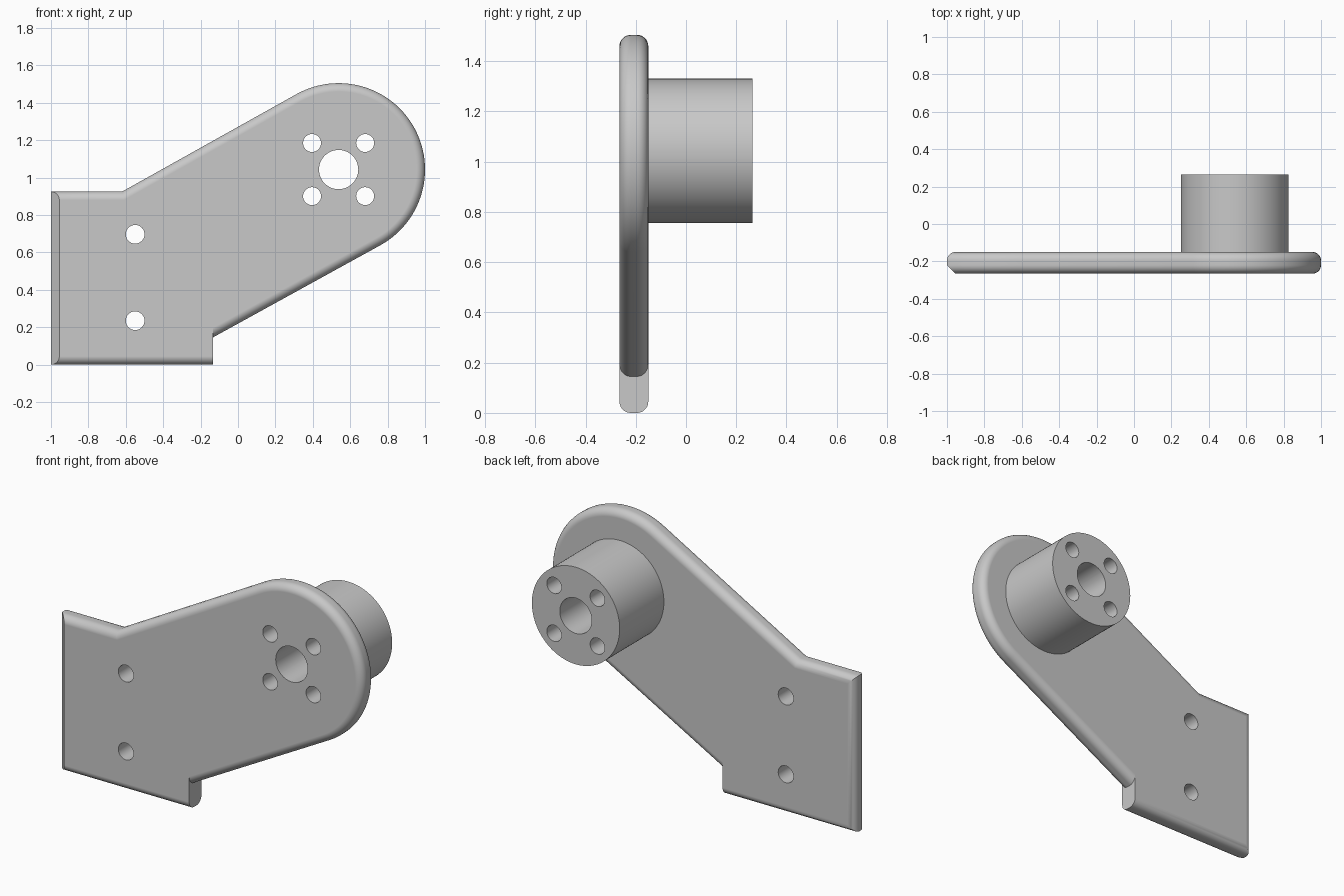
import bpy
import bmesh
from math import sin, cos, pi, radians, sqrt
from mathutils import Matrix, Vector

cube = bpy.data.objects.get("Cube")
if cube:
    bpy.data.objects.remove(cube, do_unlink=True)

FRONT, BACK, HUB_END = -0.265, -0.15, 0.265
ROUND = 0.045
HUB = Vector((0.538, 1.043))

grey = bpy.data.materials.new("plain grey")
grey.use_nodes = True
grey.diffuse_color = (0.58, 0.58, 0.58, 1)
grey.node_tree.nodes["Principled BSDF"].inputs["Base Color"].default_value = grey.diffuse_color


def make_object(name, bm):
    bmesh.ops.recalc_face_normals(bm, faces=bm.faces)
    mesh = bpy.data.meshes.new(name)
    bm.to_mesh(mesh)
    bm.free()
    mesh.materials.append(grey)
    obj = bpy.data.objects.new(name, mesh)
    bpy.context.collection.objects.link(obj)
    return obj


def add_cylinder(bm, x, z, radius, y0, y1, sides):
    place = Matrix.Translation((x, (y0 + y1) / 2, z)) @ Matrix.Rotation(pi / 2, 4, "X")
    bmesh.ops.create_cone(bm, cap_ends=True, segments=sides, radius1=radius,
                          radius2=radius, depth=y1 - y0, matrix=place)


def offset_outline(points, offsets):
    """Move every edge of the outline inward by its own distance."""
    count = len(points)
    normals = []
    for i, p in enumerate(points):
        d = (points[(i + 1) % count] - p).normalized()
        normals.append(Vector((-d.y, d.x)))
    moved = []
    for i, p in enumerate(points):
        a, b = normals[i - 1], normals[i]
        oa, ob = offsets[i - 1], offsets[i]
        det = a.x * b.y - a.y * b.x
        moved.append(p + Vector((oa * b.y - ob * a.y, a.x * ob - b.x * oa)) / det)
    return moved


# Plate outline: square foot, sloping arm and round end
outline = [Vector(p) for p in ((-1, 0), (-0.135, 0), (-0.135, 0.145))]
ARC = 56
for i in range(ARC + 1):
    a = radians(-60.8) + pi * i / ARC
    outline.append(HUB + 0.462 * Vector((cos(a), sin(a))))
outline += [Vector((-0.62, 0.925)), Vector((-1, 0.925))]
STEP_EDGE, LEFT_EDGE = 1, len(outline) - 1

# Plate rings: rounded rim, sharp step, chamfer on the front of the left edge
STEPS = 7
depths = [ROUND * (1 - cos(pi / 2 * i / STEPS)) for i in range(STEPS + 1)]
rings = [(FRONT + d, d, True) for d in depths]
rings += [(BACK - d, d, False) for d in reversed(depths)]
bm = bmesh.new()
loops = []
for y, depth, is_front in rings:
    rim = ROUND - sqrt(max(0, ROUND ** 2 - (ROUND - depth) ** 2))
    offsets = [rim] * len(outline)
    offsets[STEP_EDGE] = 0
    if is_front:
        offsets[LEFT_EDGE] = ROUND - depth
    loops.append([bm.verts.new((p.x, y, p.y)) for p in offset_outline(outline, offsets)])
for low, high in zip(loops, loops[1:]):
    for i in range(len(low)):
        j = (i + 1) % len(low)
        bm.faces.new((low[i], low[j], high[j], high[i]))
bm.faces.new(loops[0])
bm.faces.new(loops[-1])
plate = make_object("mounting_plate", bm)

# Hub behind the round end
bm = bmesh.new()
add_cylinder(bm, HUB.x, HUB.y, 0.288, BACK, HUB_END, 96)
hub = make_object("hub", bm)

# Drills: shaft bore, four hub screws, two foot screws
bm = bmesh.new()
add_cylinder(bm, HUB.x, HUB.y, 0.105, -0.5, 0.5, 48)
for sx in (-1, 1):
    for sz in (-1, 1):
        add_cylinder(bm, HUB.x + sx * 0.142, HUB.y + sz * 0.142, 0.048, -0.5, 0.5, 32)
for z in (0.235, 0.697):
    add_cylinder(bm, -0.55, z, 0.05, -0.5, 0.5, 32)
drills = make_object("hole_drills", bm)
drills.hide_render = True

# Cut the holes and shade
for obj in (plate, hub):
    cut = obj.modifiers.new("holes", "BOOLEAN")
    cut.operation = "DIFFERENCE"
    cut.solver = "EXACT"
    cut.object = drills
    bpy.ops.object.select_all(action="DESELECT")
    obj.select_set(True)
    bpy.context.view_layer.objects.active = obj
    bpy.ops.object.modifier_apply(modifier=cut.name)
    bpy.ops.object.shade_smooth_by_angle(angle=radians(30))
    weighted = obj.modifiers.new("flat_face_normals", "WEIGHTED_NORMAL")
    weighted.keep_sharp = True
bpy.data.objects.remove(drills, do_unlink=True)
